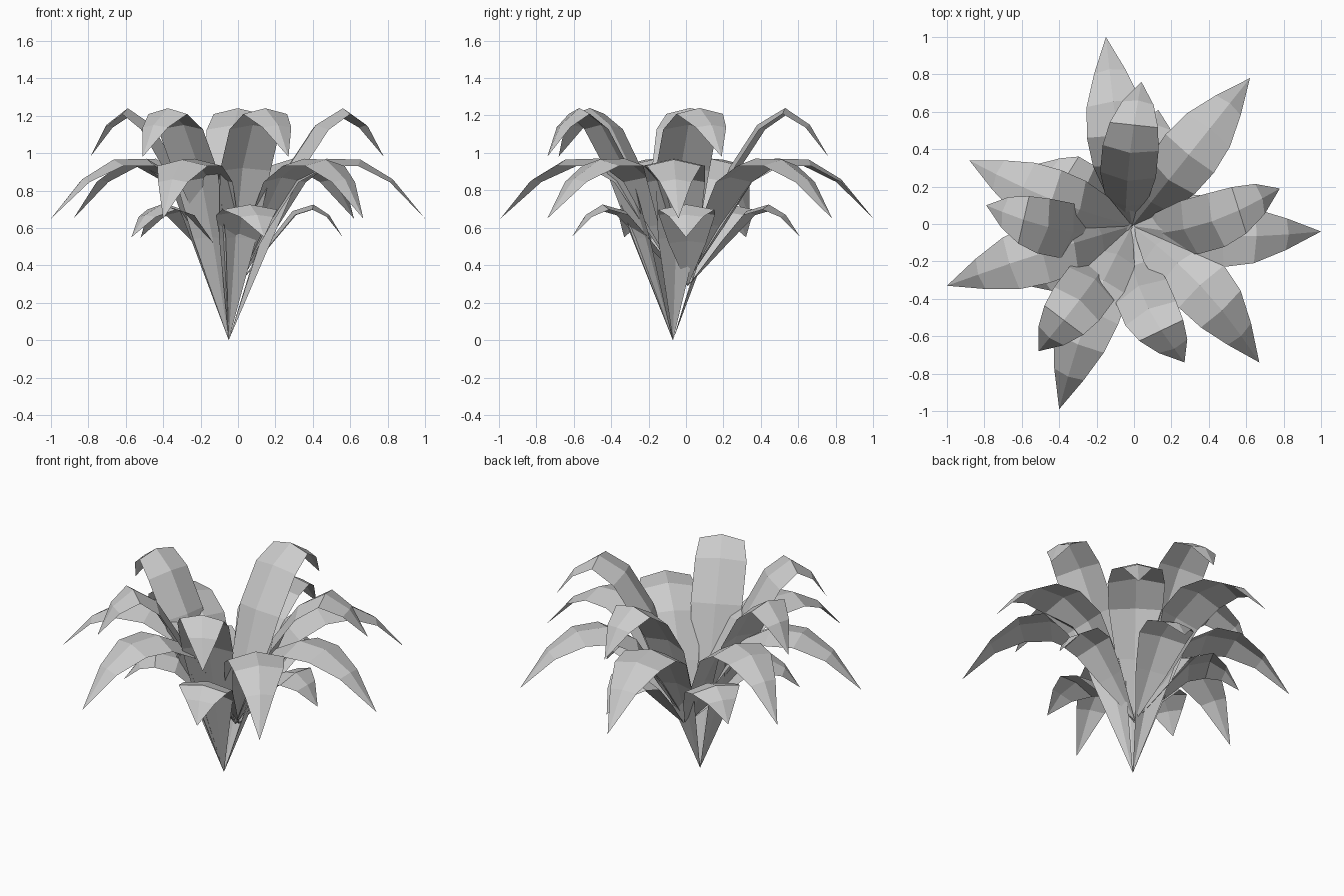
import bpy, bmesh, math
from mathutils import Vector

if "Cube" in bpy.data.objects:
    bpy.data.objects.remove(bpy.data.objects["Cube"])

mat = bpy.data.materials.new("pale_grey")
mat.diffuse_color = (0.6, 0.6, 0.6, 1)
mat.use_nodes = True
mat.node_tree.nodes["Principled BSDF"].inputs["Base Color"].default_value = mat.diffuse_color


def make_leaf(name, base, tip, profile, droop):
    """Arched leaf with a raised midrib; profile = (reach fraction, height, width).
    tip = (x, y, sideways bend of the middle)."""
    start = Vector((base[0], base[1], 0))
    span = Vector((tip[0], tip[1], 0)) - start
    side = Vector((-span.y, span.x, 0)).normalized()
    mids = [start + span * f + side * tip[2] * math.sin(math.pi * f) + Vector((0, 0, z))
            for f, z, w in profile]
    bm = bmesh.new()
    rows = []
    for i, (f, z, w) in enumerate(profile):
        p = mids[i]
        if w == 0:
            rows.append([bm.verts.new(p)])
            continue
        # edges fold away from the midrib, along the local outward normal
        along = (mids[i + 1] - mids[i - 1]).normalized()
        fold = side.cross(along).normalized()
        if fold.z > 0:
            fold = -fold
        edge = fold * w * droop
        rows.append([bm.verts.new(p + side * w / 2 + edge), bm.verts.new(p),
                     bm.verts.new(p - side * w / 2 + edge)])
    for a, b in zip(rows, rows[1:]):
        for k in range(2):
            if len(a) == 1:
                bm.faces.new((a[0], b[k + 1], b[k]))
            elif len(b) == 1:
                bm.faces.new((a[k], a[k + 1], b[0]))
            else:
                bm.faces.new((a[k], a[k + 1], b[k + 1], b[k]))
    bmesh.ops.recalc_face_normals(bm, faces=bm.faces)
    if sum(f.normal.z * f.calc_area() for f in bm.faces) < 0:
        bmesh.ops.reverse_faces(bm, faces=bm.faces)
    me = bpy.data.meshes.new(name)
    bm.to_mesh(me)
    bm.free()
    me.materials.append(mat)
    bpy.context.collection.objects.link(bpy.data.objects.new(name, me))


# tier: base point, edge droop, profile, leaf tips
tiers = {
    "upper_leaf": ((-0.05, -0.07), 0.12,
                   [(0, 0, 0), (0.2, 0.55, 0.22), (0.36, 0.92, 0.3), (0.54, 1.15, 0.3),
                    (0.72, 1.24, 0.26), (0.88, 1.15, 0.17), (1, 0.98, 0)],
                   [(0.78, 0.19, -0.06), (0.04, 0.76, 0.02), (-0.79, 0.10, 0.04),
                    (-0.51, -0.68, 0.01), (0.27, -0.74, -0.05)]),
    "middle_leaf": ((-0.01, -0.01), 0.12,
                    [(0, 0.29, 0), (0.16, 0.62, 0.22), (0.31, 0.87, 0.31), (0.48, 0.97, 0.33),
                     (0.66, 0.965, 0.29), (0.83, 0.86, 0.17), (1, 0.65, 0)],
                    [(-0.15, 1.0, 0.01), (0.62, 0.78, 0), (1.0, -0.04, -0.04),
                     (0.67, -0.74, 0.05), (-0.40, -0.99, -0.04), (-1.0, -0.33, -0.01),
                     (-0.88, 0.34, 0.03)]),
    "lower_leaf": ((0.0, 0.01), 0.09,
                   [(0, 0.29, 0), (0.3, 0.53, 0.2), (0.52, 0.69, 0.3), (0.72, 0.725, 0.3),
                    (0.87, 0.67, 0.18), (1, 0.55, 0)],
                   [(0.14, -0.61, -0.05), (0.56, 0.0, 0), (0.13, 0.61, 0),
                    (-0.52, 0.32, 0), (-0.57, -0.33, 0)]),
}
for name, (base, droop, profile, tips) in tiers.items():
    for n, tip in enumerate(tips):
        make_leaf(f"{name}_{n + 1}", base, tip, profile, droop)
